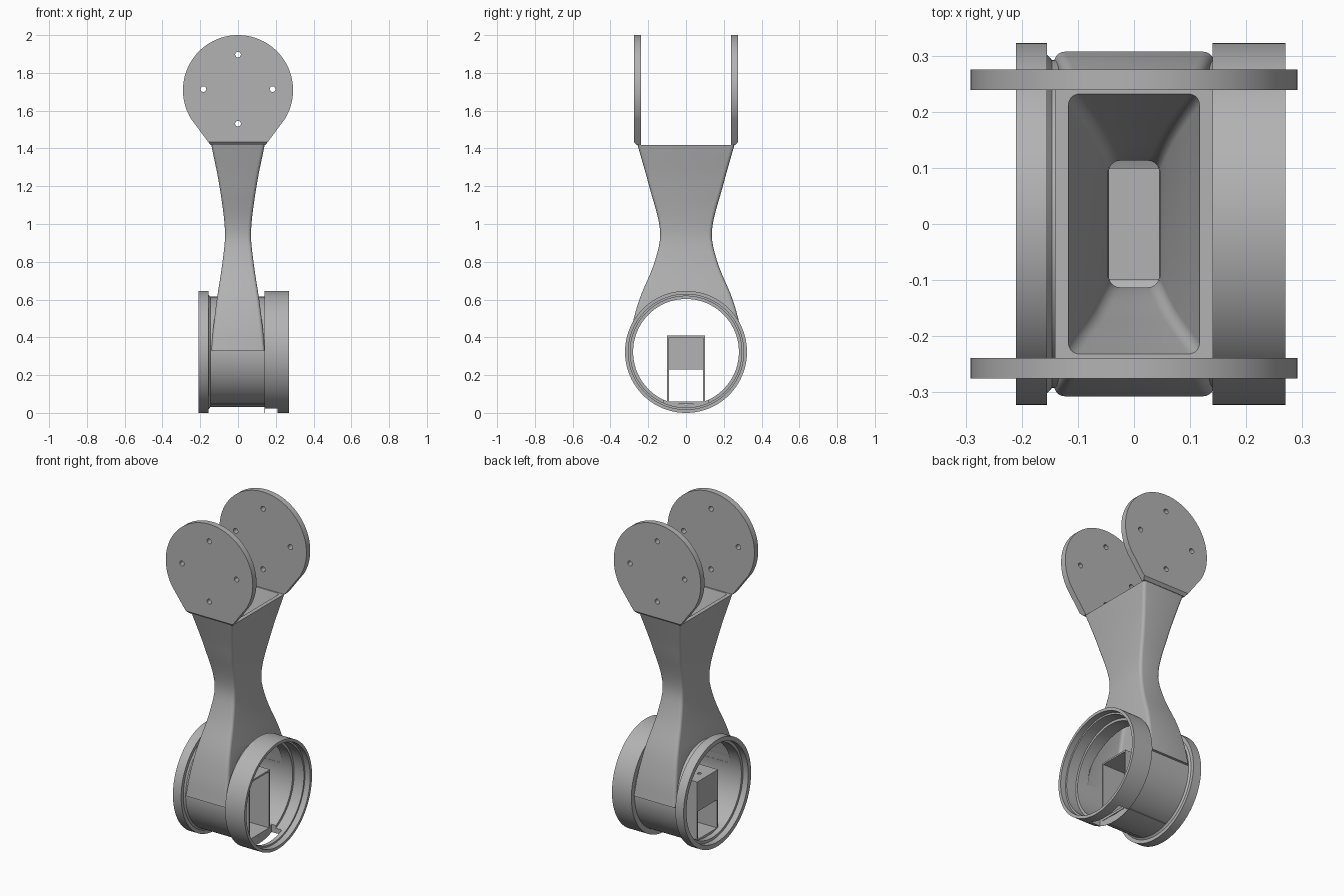
import bpy, bmesh, math
from mathutils import Vector, Matrix

old = bpy.data.objects.get("Cube")
if old:
    bpy.data.objects.remove(old, do_unlink=True)

grey = bpy.data.materials.new("plain grey")
grey.use_nodes = True
COLOUR = (0.45, 0.45, 0.45, 1)
grey.diffuse_color = COLOUR
grey.node_tree.nodes["Principled BSDF"].inputs["Base Color"].default_value = COLOUR


def finish(bm, name):
    bmesh.ops.recalc_face_normals(bm, faces=bm.faces)
    mesh = bpy.data.meshes.new(name)
    bm.to_mesh(mesh)
    bm.free()
    mesh.materials.append(grey)
    obj = bpy.data.objects.new(name, mesh)
    bpy.context.collection.objects.link(obj)
    return obj


def box(name, x, y, z):
    bm = bmesh.new()
    bmesh.ops.create_cube(bm, size=1)
    for v in bm.verts:
        v.co = Vector([(r[0] + r[1]) / 2 + c * (r[1] - r[0]) for c, r in zip(v.co, (x, y, z))])
    return finish(bm, name)


def cylinder(name, centre, radius, length, axis, segments=24):
    bm = bmesh.new()
    turn = Vector((0, 0, 1)).rotation_difference(Vector(axis)).to_matrix().to_4x4()
    bmesh.ops.create_cone(bm, cap_ends=True, segments=segments, radius1=radius, radius2=radius,
                          depth=length, matrix=Matrix.Translation(centre) @ turn)
    return finish(bm, name)


def activate(obj):
    bpy.ops.object.select_all(action="DESELECT")
    obj.select_set(True)
    bpy.context.view_layer.objects.active = obj


def cut(obj, cutters):
    activate(obj)
    for c in cutters:
        mod = obj.modifiers.new("cut", "BOOLEAN")
        mod.operation = "DIFFERENCE"
        mod.solver = "EXACT"
        mod.object = c
        bpy.ops.object.modifier_apply(modifier=mod.name)


def smooth(obj, angle=25):
    activate(obj)
    bpy.ops.object.shade_smooth_by_angle(angle=math.radians(angle))


def loop_loft(name, loops, closed=False):
    # skin a row of equal vertex rings, capped unless closed on itself
    bm = bmesh.new()
    rings = [[bm.verts.new(p) for p in loop] for loop in loops]
    n = len(rings[0])
    pairs = list(zip(rings, rings[1:]))
    if closed:
        pairs.append((rings[-1], rings[0]))
    else:
        bm.faces.new(rings[0])
        bm.faces.new(rings[-1])
    for a, b in pairs:
        for i in range(n):
            j = (i + 1) % n
            bm.faces.new((a[i], a[j], b[j], b[i]))
    return finish(bm, name)


# Arm sections: height, half width, half depth
KEYS = [(0.33, 0.142, 0.307), (0.45, 0.131, 0.288), (0.6, 0.112, 0.247), (0.8, 0.082, 0.166),
        (0.96, 0.069, 0.137), (1.2, 0.098, 0.195), (1.417, 0.141, 0.256)]


def section(z):
    # smooth interpolation through the key sections
    i = max(k for k in range(len(KEYS) - 1) if KEYS[k][0] <= z or k == 0)

    def slope(k, c):
        a, b = KEYS[max(k - 1, 0)], KEYS[min(k + 1, len(KEYS) - 1)]
        return (b[c] - a[c]) / (b[0] - a[0])
    p, q = KEYS[i], KEYS[i + 1]
    h = q[0] - p[0]
    t = (z - p[0]) / h
    return [(2*t**3 - 3*t*t + 1) * p[c] + (t**3 - 2*t*t + t) * h * slope(i, c)
            + (3*t*t - 2*t**3) * q[c] + (t**3 - t*t) * h * slope(i + 1, c) for c in (1, 2)]


def rounded_ring(hx, hy, z, r):
    pts = []
    for k, (sx, sy) in enumerate(((1, 1), (-1, 1), (-1, -1), (1, -1))):
        for s in range(6):
            a = math.pi / 2 * (k + s / 5)
            pts.append((sx * (hx - r) + r * math.cos(a), sy * (hy - r) + r * math.sin(a), z))
    return pts


def arm_loft(name, low, high, inset, r, steps=36):
    loops = []
    for s in range(steps + 1):
        z = low + (high - low) * s / steps
        hx, hy = section(z)
        loops.append(rounded_ring(hx - inset, hy - inset, z, r))
    return loop_loft(name, loops)


# Cutters
HUB = 0.323
hollow = arm_loft("hollow_cutter", 0.37, 1.43, 0.024, 0.02)
bore = cylinder("bore_cutter", (0, 0, HUB), 0.285, 1, (1, 0, 0), 128)
slot = box("slot_cutter", (0.142, 0.21), (-0.12, 0.12), (-0.1, 0.12))
screw = cylinder("screw_cutter", (-0.09, 0, 0.4), 0.011, 0.1, (0, 0, 1))
holes = [cylinder("hole_cutter", (0.183 * dx, 0, 1.714 + 0.183 * dz), 0.015, 1, (0, 1, 0))
         for dx, dz in ((1, 0), (-1, 0), (0, 1), (0, -1))]

# Waisted hollow arm
arm = arm_loft("arm", 0.33, 1.417, 0, 0.018)
cut(arm, [hollow, bore])
smooth(arm)

# Drum housing with a collar at each end
PROFILE = [(-0.21, 0.323), (-0.155, 0.323), (-0.155, 0.302), (-0.146, 0.292), (0.14, 0.292),
           (0.14, 0.323), (0.27, 0.323), (0.27, 0.305), (0.235, 0.305), (0.235, 0.295),
           (0.17, 0.295), (0.17, 0.28), (-0.175, 0.28), (-0.175, 0.296), (-0.21, 0.296)]
SIDES = 128
drum = loop_loft("drum_housing", [
    [(x, r * math.sin(2 * math.pi * s / SIDES), HUB + r * math.cos(2 * math.pi * s / SIDES))
     for x, r in PROFILE] for s in range(SIDES)], closed=True)
cut(drum, [hollow, slot])
smooth(drum)

# Drop-shaped mounting plates, front and back
for side, name in ((-1, "front_plate"), (1, "back_plate")):
    bm = bmesh.new()
    R, CZ = 0.2915, 1.7085
    start = math.radians(-31)
    outline = [(-0.145, 1.417), (0.145, 1.417)]
    for s in range(81):
        a = start + (math.pi - 2 * start) * s / 80
        outline.append((R * math.cos(a), CZ + R * math.sin(a)))
    face = bm.faces.new([bm.verts.new((x, side * 0.239, z)) for x, z in outline])
    out = bmesh.ops.extrude_face_region(bm, geom=[face])
    moved = [g for g in out["geom"] if isinstance(g, bmesh.types.BMVert)]
    bmesh.ops.translate(bm, verts=moved, vec=(0, side * 0.036, 0))
    foot = [e for e in bm.edges if all(v.co.z < 1.42 and abs(v.co.y) > 0.26 for v in e.verts)]
    bmesh.ops.bevel(bm, geom=foot, offset=0.016, segments=1, affect="EDGES")
    plate = finish(bm, name)
    cut(plate, holes)
    smooth(plate)

# Open motor bracket inside the drum
END = 0.145
top = box("bracket_top", (-END, END), (-0.1, 0.1), (0.4, 0.41))
cut(top, [screw])
box("bracket_floor", (-END, END), (-0.1, 0.1), (0.046, 0.06))
box("bracket_panel", (-END, -END + 0.01), (-0.09, 0.09), (0.23, 0.4))
for side, name in ((-1, "bracket_front_wall"), (1, "bracket_back_wall")):
    box(name, (-END, END), sorted((side * 0.09, side * 0.1)), (0.052, 0.4))

for helper in [hollow, bore, slot, screw] + holes:
    bpy.data.objects.remove(helper, do_unlink=True)
